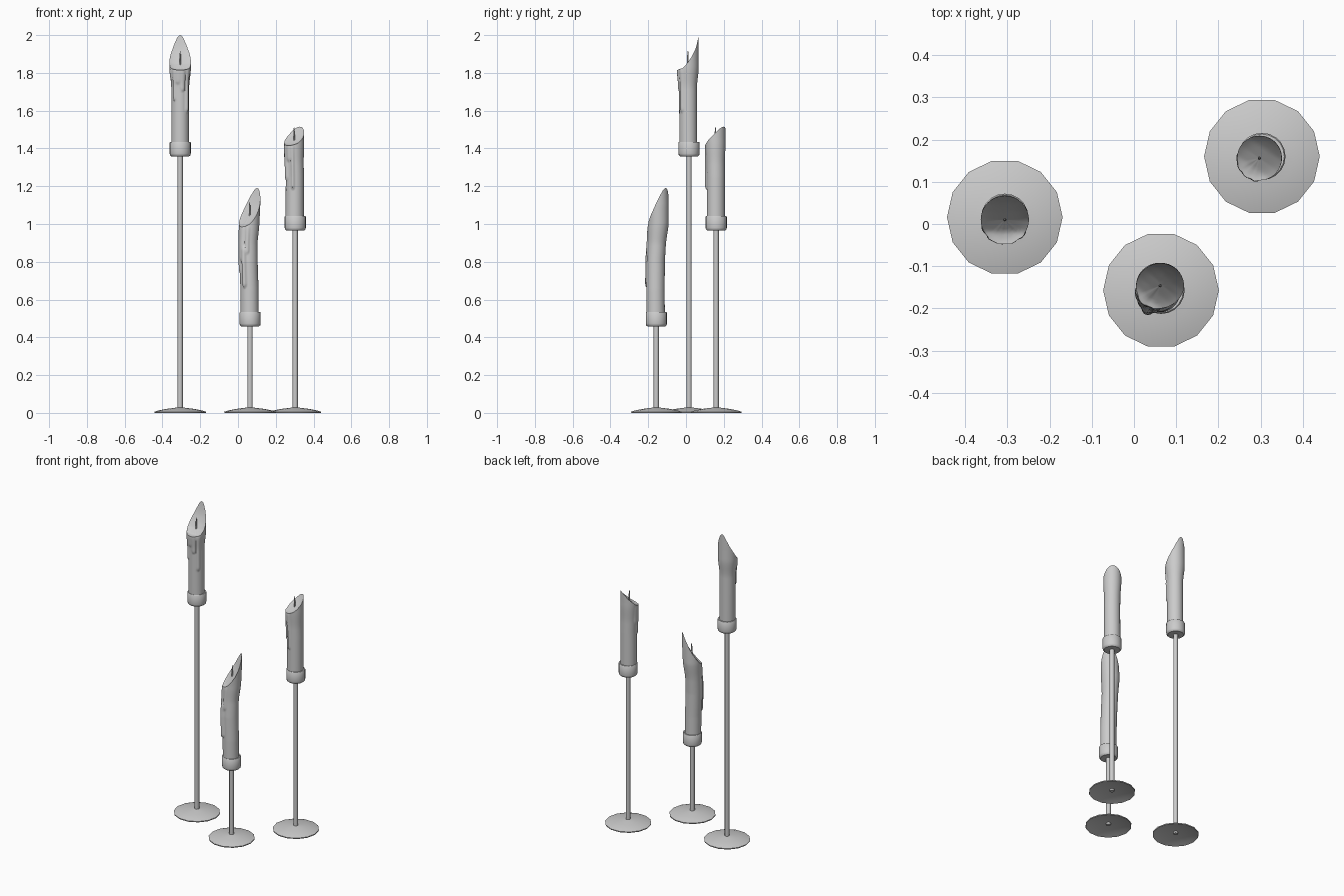
import bpy, math
from math import sin, cos, pi, radians, sqrt

if "Cube" in bpy.data.objects:
    bpy.data.objects.remove(bpy.data.objects["Cube"])


def make(name, verts, faces, angle=40):
    me = bpy.data.meshes.new(name)
    me.from_pydata(verts, [], faces)
    ob = bpy.data.objects.new(name, me)
    bpy.context.collection.objects.link(ob)
    bpy.ops.object.select_all(action='DESELECT')
    ob.select_set(True)
    bpy.context.view_layer.objects.active = ob
    bpy.ops.object.mode_set(mode='EDIT')
    bpy.ops.mesh.select_all(action='SELECT')
    bpy.ops.mesh.remove_doubles(threshold=1e-5)
    bpy.ops.mesh.normals_make_consistent(inside=False)
    bpy.ops.object.mode_set(mode='OBJECT')
    bpy.ops.object.shade_smooth_by_angle(angle=radians(angle))
    return ob


def grid_faces(rows, n):
    return [(i * n + j, i * n + (j + 1) % n, (i + 1) * n + (j + 1) % n, (i + 1) * n + j)
            for i in range(rows - 1) for j in range(n)]


def lathe(name, profile, n, x, y, z=0, angle=40):
    verts = [(x + r * cos(2 * pi * j / n), y + r * sin(2 * pi * j / n), z + h)
             for r, h in profile for j in range(n)]
    return make(name, verts, grid_faces(len(profile), n), angle)


def interp(points, v):
    if v <= points[0][0]:
        return points[0][1]
    for (a, p), (b, q) in zip(points, points[1:]):
        if v <= b:
            return p + (q - p) * (v - a) / (b - a)
    return points[-1][1]


def candle(name, x, y, z0, radius, flare, peak, cut, lean, drips, n=56, rows=64):
    """Wax column with a melted slanted top.
    cut: height across the candle along the peak direction (-1..1)
    drips: (angle, half width, bottom z, top z, thickness)"""
    pa = radians(peak)
    low = cut[0][1]
    verts = []

    def centre(z):
        return (x + interp([(h, dx) for h, dx, _ in lean], z),
                y + interp([(h, dy) for h, _, dy in lean], z))

    # side wall with drips
    for i in range(rows):
        for j in range(n):
            a = 2 * pi * j / n
            z = z0 + (interp(cut, cos(a - pa)) - z0) * i / (rows - 1)
            k = min(1, max(0, (z - low + 0.10) / 0.12))
            r = radius + flare * k * k * (3 - 2 * k)
            bulge = 0
            for da, w, zb, zt, t in drips:
                d = abs((a - radians(da) + pi) % (2 * pi) - pi) / radians(w)
                e = max(0, zb + 0.025 - z, z - zt) / 0.025
                q = 1 - d ** 2 - e * e
                if q > 0:
                    bulge = max(bulge, t * sqrt(q))
            cx, cy = centre(z)
            r += bulge * (1 - 0.6 * k)
            verts.append((cx + r * cos(a), cy + r * sin(a), z))
    # hollowed top surface, ring by ring inwards
    rim = verts[-n:]
    rings = 8
    for m in range(1, rings + 1):
        f = 1 - m / rings
        for j in range(n):
            a = 2 * pi * j / n
            z = interp(cut, f * cos(a - pa)) - 0.008 * (1 - f ** 4)
            zc = rim[j][2]
            cx, cy = centre(zc * f + interp(cut, 0) * (1 - f))
            bx, by = centre(zc)
            verts.append((cx + f * (rim[j][0] - bx), cy + f * (rim[j][1] - by), z))
    faces = grid_faces(rows + rings, n) + [tuple(range(n))]
    make(name, verts, faces, 50)
    # wick
    cx, cy = centre(interp(cut, 0))
    wz = interp(cut, 0)
    lathe(name + "_wick", [(0, -0.02), (0.004, -0.02), (0.004, 0.035), (0.0015, 0.06), (0, 0.06)],
          8, cx, cy, wz)


def holder(name, x, y, cup_z):
    # thin dished foot
    lathe(name + "_foot", [(0, 0.03), (0.02, 0.028), (0.075, 0.021), (0.115, 0.013), (0.137, 0.006),
                           (0.136, 0.0), (0.112, 0.007), (0.07, 0.015), (0, 0.02)], 14, x, y)
    # stem
    lathe(name + "_stem", [(0, 0.008), (0.014, 0.008), (0.014, cup_z + 0.01), (0, cup_z + 0.01)], 12, x, y)
    # cup
    lathe(name + "_cup", [(0, 0), (0.047, 0), (0.054, 0.006), (0.056, 0.015), (0.056, 0.073),
                          (0.053, 0.077), (0.046, 0.077), (0.046, 0.02), (0, 0.02)], 20, x, y, cup_z)


# tall stand
holder("tall_stand", -0.306, 0.016, 1.358)
candle("tall_candle", -0.306, 0.012, 1.385, 0.047, 0.01, 90,
       [(-1, 1.815), (-0.5, 1.825), (0, 1.855), (0.35, 1.885), (0.7, 1.925), (0.9, 1.965), (1, 2.0)],
       [(1.4, 0, 0), (1.9, 0, -0.002)],
       [(232, 11, 1.65, 1.8, 0.009), (255, 20, 1.74, 1.8, 0.007), (285, 16, 1.70, 1.8, 0.007),
        (318, 15, 1.59, 1.8, 0.008), (205, 14, 1.76, 1.8, 0.007)])

# middle stand
holder("middle_stand", 0.303, 0.16, 0.965)
candle("middle_candle", 0.30, 0.158, 0.99, 0.048, 0.005, 55,
       [(-1, 1.415), (-0.5, 1.43), (0, 1.452), (0.5, 1.478), (0.85, 1.503), (1, 1.515)],
       [(1.0, 0, 0), (1.25, 0.001, 0), (1.45, -0.003, -0.002)],
       [(205, 17, 1.23, 1.4, 0.008), (232, 16, 1.33, 1.4, 0.008),
        (258, 10, 1.18, 1.4, 0.010), (180, 14, 1.30, 1.4, 0.006)])

# short stand with the bent candle
holder("short_stand", 0.064, -0.157, 0.458)
candle("short_candle", 0.062, -0.160, 0.485, 0.048, 0.006, 48,
       [(-1, 0.985), (-0.7, 1.0), (-0.3, 1.03), (0.1, 1.065), (0.5, 1.11), (0.85, 1.16), (1, 1.19)],
       [(0.5, 0, 0), (0.65, -0.001, -0.001), (0.8, -0.006, 0.0), (0.9, -0.007, 0.006),
        (1.0, -0.003, 0.014), (1.1, 0.002, 0.014), (1.2, 0.003, 0.012)],
       [(240, 13, 0.66, 0.86, 0.014), (222, 20, 0.80, 0.97, 0.008),
        (195, 15, 0.74, 0.95, 0.006), (262, 12, 0.84, 0.97, 0.007)])
